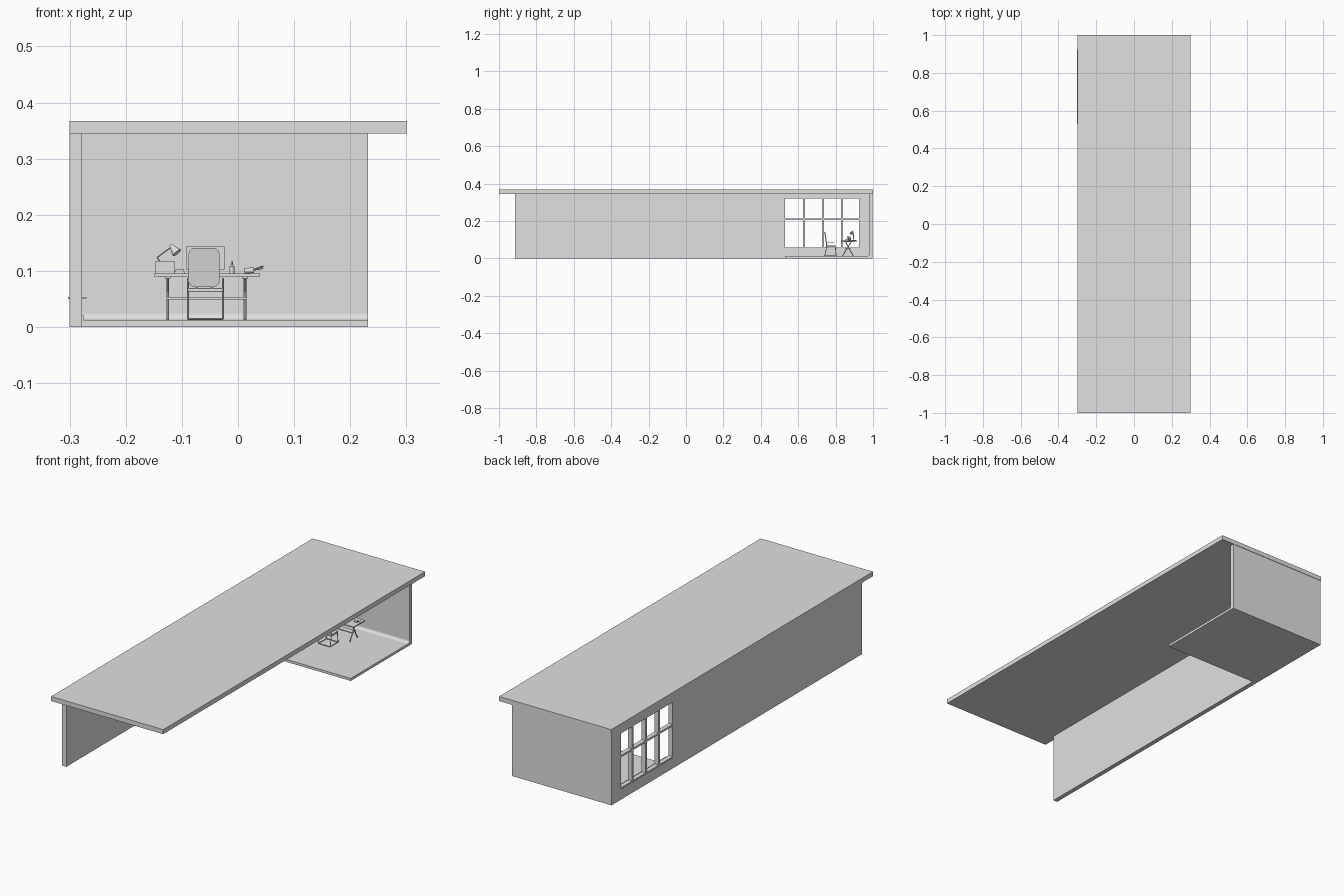
import bpy, bmesh, math
from mathutils import Vector, Matrix

if "Cube" in bpy.data.objects:
    bpy.data.objects.remove(bpy.data.objects["Cube"])

grey = bpy.data.materials.new("plain_grey")
grey.diffuse_color = (0.75, 0.75, 0.75, 1)
grey.use_nodes = True
grey.node_tree.nodes["Principled BSDF"].inputs["Base Color"].default_value = grey.diffuse_color


def finish(name, bm, smooth=False):
    bmesh.ops.recalc_face_normals(bm, faces=bm.faces)
    me = bpy.data.meshes.new(name)
    bm.to_mesh(me)
    bm.free()
    me.materials.append(grey)
    ob = bpy.data.objects.new(name, me)
    bpy.context.collection.objects.link(ob)
    if smooth:
        bpy.ops.object.select_all(action='DESELECT')
        ob.select_set(True)
        bpy.context.view_layer.objects.active = ob
        bpy.ops.object.shade_smooth_by_angle()
    return ob


def add_box(bm, x, y, z):
    m = Matrix.Translation(((x[0] + x[1]) / 2, (y[0] + y[1]) / 2, (z[0] + z[1]) / 2))
    bmesh.ops.create_cube(bm, size=1, matrix=m @ Matrix.Diagonal(
        (x[1] - x[0], y[1] - y[0], z[1] - z[0], 1)))


def boxes(name, *specs):
    bm = bmesh.new()
    for s in specs:
        add_box(bm, *s)
    return finish(name, bm)


def cone(bm, a, b, r1, r2, sides=10):
    a, b = Vector(a), Vector(b)
    rot = (b - a).to_track_quat('Z', 'Y').to_matrix().to_4x4()
    bmesh.ops.create_cone(bm, cap_ends=True, segments=sides, radius1=r1, radius2=r2,
                          depth=(b - a).length, matrix=Matrix.Translation((a + b) / 2) @ rot)


def rods(name, paths, r):
    bm = bmesh.new()
    for path in paths:
        for a, b in zip(path, path[1:]):
            cone(bm, a, b, r, r)
    return finish(name, bm, True)


def extrude(name, pts, offset, smooth=True):
    bm = bmesh.new()
    f = bm.faces.new([bm.verts.new(p) for p in pts])
    ext = bmesh.ops.extrude_face_region(bm, geom=[f])
    bmesh.ops.translate(bm, vec=offset, verts=[
        v for v in ext["geom"] if isinstance(v, bmesh.types.BMVert)])
    return finish(name, bm, smooth)


# Building shell
FLOOR = 0.012
boxes("roof", ((-0.3, 0.3), (-1, 1), (0.345, 0.367)))
boxes("floor", ((-0.278, 0.232), (0.53, 0.98), (0, FLOOR)))
boxes("back_wall", ((-0.278, 0.232), (0.979, 0.998), (0, 0.345)))
wall = boxes("long_wall", ((-0.3, -0.278), (-0.915, 0.998), (0, 0.345)))

# Window panes cut through the long wall
panes = [((-0.32, -0.26), y, z)
         for y in ((0.53, 0.626), (0.637, 0.727), (0.738, 0.829), (0.84, 0.925))
         for z in ((0.057, 0.204), (0.213, 0.32))]
cutter = boxes("window_cutter", *panes)
cutter.hide_render = True
cutter.hide_set(True)
mod = wall.modifiers.new("windows", 'BOOLEAN')
mod.operation, mod.object, mod.solver = 'DIFFERENCE', cutter, 'EXACT'
boxes("window_sill", ((-0.303, -0.27), (0.53, 0.925), (0.051, 0.053)))

# Rounded cove where floor meets the back wall
R = 0.012
cove = [(-0.278, 0.979, FLOOR)] + [
    (-0.278, 0.979 - R + R * math.sin(t), FLOOR + R - R * math.cos(t))
    for t in [i * math.pi / 12 for i in range(7)]]
extrude("floor_cove", cove, (0.51, 0, 0))
boxes("skirting", ((-0.278, -0.275), (0.53, 0.979), (FLOOR, 0.021)))

# Trestle desk
boxes("desk_top", ((-0.15, 0.039), (0.828, 0.915), (0.09, 0.095)))
legs = []
for x in (-0.125, 0.0125):
    legs += [[(x, 0.836, FLOOR), (x, 0.884, 0.09)], [(x, 0.895, FLOOR), (x, 0.852, 0.09)],
             [(x, 0.848, 0.051), (x, 0.882, 0.051)]]
rods("desk_legs", legs, 0.0024)
boxes("desk_shelf", ((-0.125, 0.0125), (0.85, 0.878), (0.049, 0.053)))
boxes("desk_leg_caps", *[((x - 0.005, x + 0.005), (0.842, 0.896), (0.086, 0.09))
                         for x in (-0.125, 0.0125)])

# Chair: rounded backrest, seat, sled frame
cx, cz, hw, hh, r = -0.0605, 0.106, 0.0275, 0.035, 0.011
outline = []
for k, (sx, sz) in enumerate(((1, 1), (-1, 1), (-1, -1), (1, -1))):
    for i in range(6):
        t = (k + i / 5) * math.pi / 2
        outline.append((cx + sx * (hw - r) + r * math.cos(t), 0.744,
                        cz + sz * (hh - r) + r * math.sin(t)))
back = extrude("chair_backrest", outline, (0, 0.006, 0))
for v in back.data.vertices:  # lean the backrest
    v.co.y += 0.006 - (v.co.z - 0.07) * 0.16
seat = boxes("chair_seat", ((-0.09, -0.026), (0.747, 0.803), (0.062, 0.069)))
bev = seat.modifiers.new("soft_edge", 'BEVEL')
bev.width, bev.segments = 0.0025, 2
frame = []
for x in (-0.089, -0.027):
    frame.append([(x, 0.798, 0.062), (x, 0.803, 0.0145), (x, 0.742, 0.0145),
                  (x, 0.752, 0.062), (x, 0.798, 0.062)])
    frame.append([(x, 0.752, 0.062), (x, 0.749, 0.086), (x, 0.795, 0.086)])
frame += [[(-0.089, y, 0.0145), (-0.027, y, 0.0145)] for y in (0.742, 0.803)]
frame += [[(x, 0.752, 0.062), (x, 0.751, 0.085)] for x in (-0.074, -0.047)]
rods("chair_frame", frame, 0.0018)

# Screen and box on the desk
boxes("screen", ((-0.093, -0.024), (0.893, 0.896), (0.102, 0.143)),
      ((-0.063, -0.054), (0.896, 0.899), (0.096, 0.125)),
      ((-0.072, -0.045), (0.885, 0.905), (0.095, 0.0965)))
boxes("storage_box", ((-0.147, -0.113), (0.862, 0.882), (0.095, 0.118)))
boxes("books", ((-0.113, -0.095), (0.85, 0.875), (0.095, 0.0985)),
      ((-0.111, -0.096), (0.852, 0.873), (0.0985, 0.102)))

# Desk lamp
rods("lamp_arm", [[(-0.125, 0.897, 0.096), (-0.144, 0.897, 0.124), (-0.118, 0.89, 0.143)]], 0.0011)
bm = bmesh.new()
cone(bm, (-0.125, 0.897, 0.095), (-0.125, 0.897, 0.098), 0.011, 0.011, 20)
finish("lamp_base", bm, True)
bm = bmesh.new()
cone(bm, (-0.12, 0.889, 0.146), (-0.109, 0.884, 0.132), 0.003, 0.009, 20)
finish("lamp_shade", bm, True)

# Bottle
bm = bmesh.new()
cone(bm, (-0.011, 0.87, 0.095), (-0.011, 0.87, 0.108), 0.0045, 0.0045, 14)
cone(bm, (-0.011, 0.87, 0.108), (-0.011, 0.87, 0.111), 0.0045, 0.0017, 14)
cone(bm, (-0.011, 0.87, 0.111), (-0.011, 0.87, 0.117), 0.0017, 0.0017, 14)
finish("bottle", bm, True)

# Pen cup lying with pens
bm = bmesh.new()
cone(bm, (0.011, 0.875, 0.1), (0.028, 0.875, 0.101), 0.005, 0.005, 14)
finish("pen_cup", bm, True)
rods("pens", [[(0.02, 0.875, 0.1), (0.045, 0.875 + d, 0.104 + h)]
              for d, h in ((-0.005, 0), (0.004, 0.003), (0, 0.005))], 0.0008)
